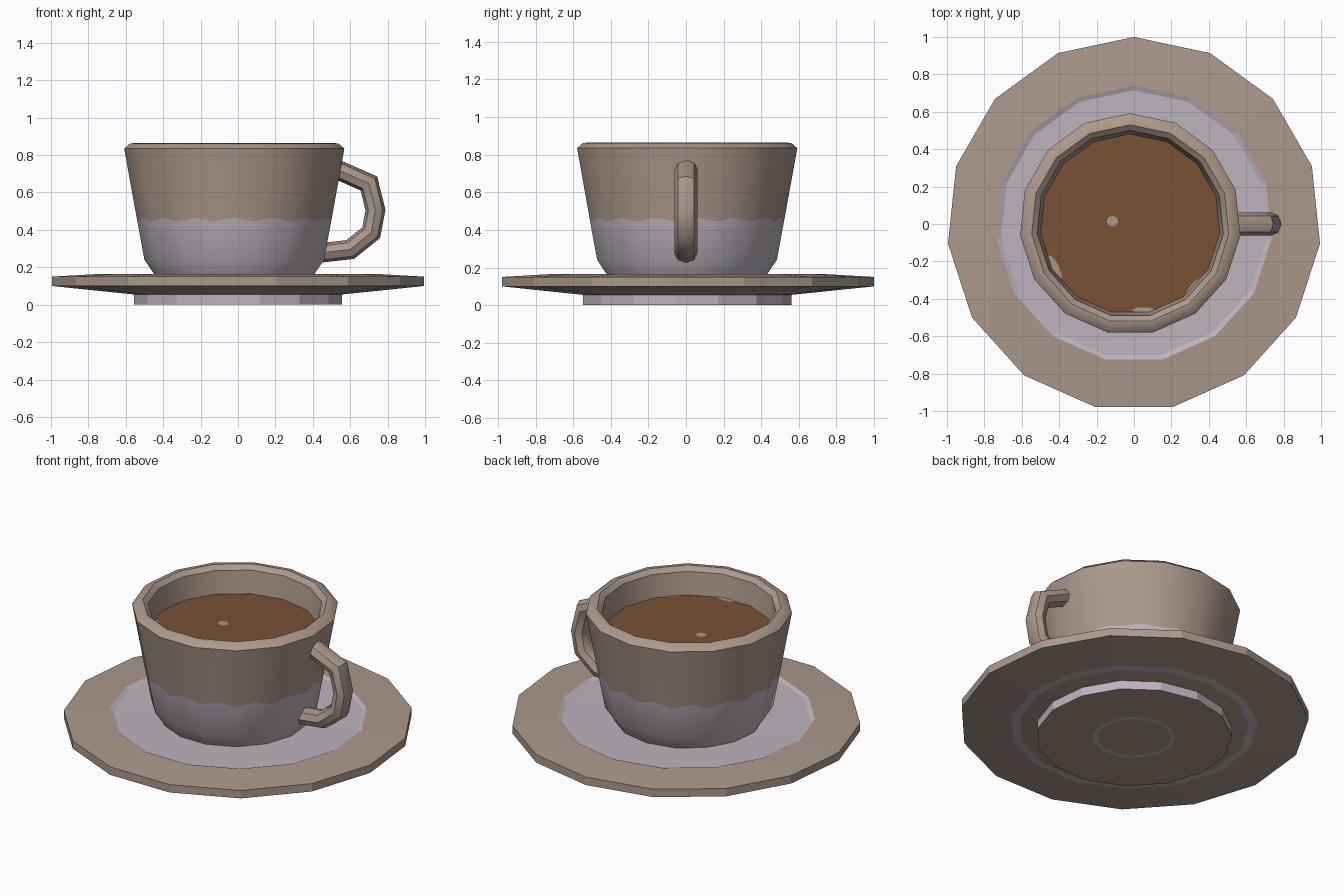
import bpy, bmesh, math
from mathutils import Vector

if "Cube" in bpy.data.objects:
    bpy.data.objects.remove(bpy.data.objects["Cube"])

N = 15          # sides of the cup and saucer
CUP_X = -0.02   # cup sits slightly left of the saucer centre


def material(name, rgb):
    m = bpy.data.materials.new(name)
    m.diffuse_color = (*rgb, 1)
    m.use_nodes = True
    m.node_tree.nodes["Principled BSDF"].inputs["Base Color"].default_value = m.diffuse_color
    return m


BEIGE = material("beige_glaze", (0.413, 0.319, 0.262))
LILAC = material("pale_lilac_glaze", (0.51, 0.455, 0.51))
COFFEE = material("coffee_brown", (0.19, 0.083, 0.036))


def finish(bm, name, mats, smooth):
    bmesh.ops.recalc_face_normals(bm, faces=bm.faces)
    me = bpy.data.meshes.new(name)
    bm.to_mesh(me)
    bm.free()
    for m in mats:
        me.materials.append(m)
    ob = bpy.data.objects.new(name, me)
    bpy.context.collection.objects.link(ob)
    if smooth:
        bpy.context.view_layer.objects.active = ob
        ob.select_set(True)
        bpy.ops.object.shade_smooth_by_angle(angle=math.radians(40))
        ob.select_set(False)
    return ob


def lathe(name, profile, mats, cx=0, smooth=False):
    """Turn (radius, z, material of next band, scallop height) into an N-gon solid.
    Each side has a midpoint, which the scallop height raises."""
    bm = bmesh.new()
    rings = []
    for r, z, _, wave in profile:
        if r == 0:
            rings.append([bm.verts.new((cx, 0, z))] * (2 * N))
            continue
        ring = []
        for i in range(2 * N):
            a = math.pi / 2 + math.pi * i / N
            rr = r * math.cos(math.pi / N) if i % 2 else r
            ring.append(bm.verts.new((cx + rr * math.cos(a), rr * math.sin(a),
                                      z + (wave if i % 2 else 0))))
        rings.append(ring)
    for (a, b), p in zip(zip(rings, rings[1:]), profile):
        for i in range(2 * N):
            j = (i + 1) % (2 * N)
            vs = list(dict.fromkeys([a[i], a[j], b[j], b[i]]))
            bm.faces.new(vs).material_index = p[2]
    return finish(bm, name, mats, smooth)


# saucer: foot, underside, rim, raised lip and lilac well
lathe("saucer", [
    (0, 0, 0, 0), (0.21, 0, 1, 0), (0.235, 0, 0, 0), (0.56, 0, 1, 0),
    (0.56, 0.055, 0, 0), (0.66, 0.065, 1, 0), (0.71, 0.07, 0, 0),
    (1.0, 0.10, 0, 0), (1.0, 0.15, 0, 0), (0.74, 0.165, 1, 0),
    (0.715, 0.155, 1, 0), (0, 0.15, 1, 0)], [BEIGE, LILAC])

# cup: lilac lower body with scalloped edge, beige top, rounded rim, inside
lathe("cup", [
    (0, 0.14, 1, 0), (0.42, 0.14, 1, 0), (0.435, 0.17, 1, 0),
    (0.483, 0.24, 1, 0), (0.521, 0.445, 0, 0.02), (0.592, 0.835, 0, 0),
    (0.56, 0.862, 0, 0), (0.53, 0.865, 0, 0), (0.50, 0.84, 0, 0),
    (0.48, 0.69, 0, 0), (0.42, 0.25, 0, 0), (0, 0.21, 0, 0)],
    [BEIGE, LILAC], CUP_X, True)

# coffee surface
lathe("coffee", [(0, 0.685, 0, 0), (0.49, 0.685, 0, 0), (0.49, 0.70, 0, 0),
                 (0, 0.70, 0, 0)], [COFFEE], CUP_X)

# foam flecks on the coffee: x, y, half length, half width, turn in degrees
for k, (x, y, l, w, t) in enumerate([(-0.115, 0.015, 0.03, 0.028, 0),
                                     (-0.425, -0.235, 0.075, 0.025, -65),
                                     (0.335, -0.325, 0.07, 0.02, 42),
                                     (0.05, -0.46, 0.06, 0.015, 0)]):
    bm = bmesh.new()
    bmesh.ops.create_circle(bm, cap_ends=True, segments=10, radius=1)
    ob = finish(bm, f"foam_fleck_{k + 1}", [BEIGE], False)
    ob.location = (x, y, 0.703)
    ob.scale = (l, w, 1)
    ob.rotation_euler.z = math.radians(t)

# handle: eight-sided tube swept along a path in the xz plane
path = [Vector((x, 0, z)) for x, z in [
    (0.51, 0.73), (0.56, 0.71), (0.70, 0.648), (0.735, 0.505),
    (0.712, 0.385), (0.60, 0.295), (0.42, 0.275)]]
bm = bmesh.new()
rings = []
for i, p in enumerate(path):
    d_in = (p - path[max(i - 1, 0)]).normalized()
    d_out = (path[min(i + 1, len(path) - 1)] - p).normalized()
    t = (d_in + d_out).normalized()
    side = Vector((-t.z, 0, t.x))
    stretch = 1 / t.dot(d_out if i == 0 else d_in)   # mitre at the bends
    rings.append([bm.verts.new(p + side * (0.052 * stretch * math.cos(a))
                               + Vector((0, 0.062 * math.sin(a), 0)))
                  for a in (math.tau * k / 8 for k in range(8))])
for a, b in zip(rings, rings[1:]):
    for k in range(8):
        bm.faces.new((a[k], a[(k + 1) % 8], b[(k + 1) % 8], b[k]))
bm.faces.new(rings[0])
bm.faces.new(rings[-1])
finish(bm, "handle", [BEIGE], True)
